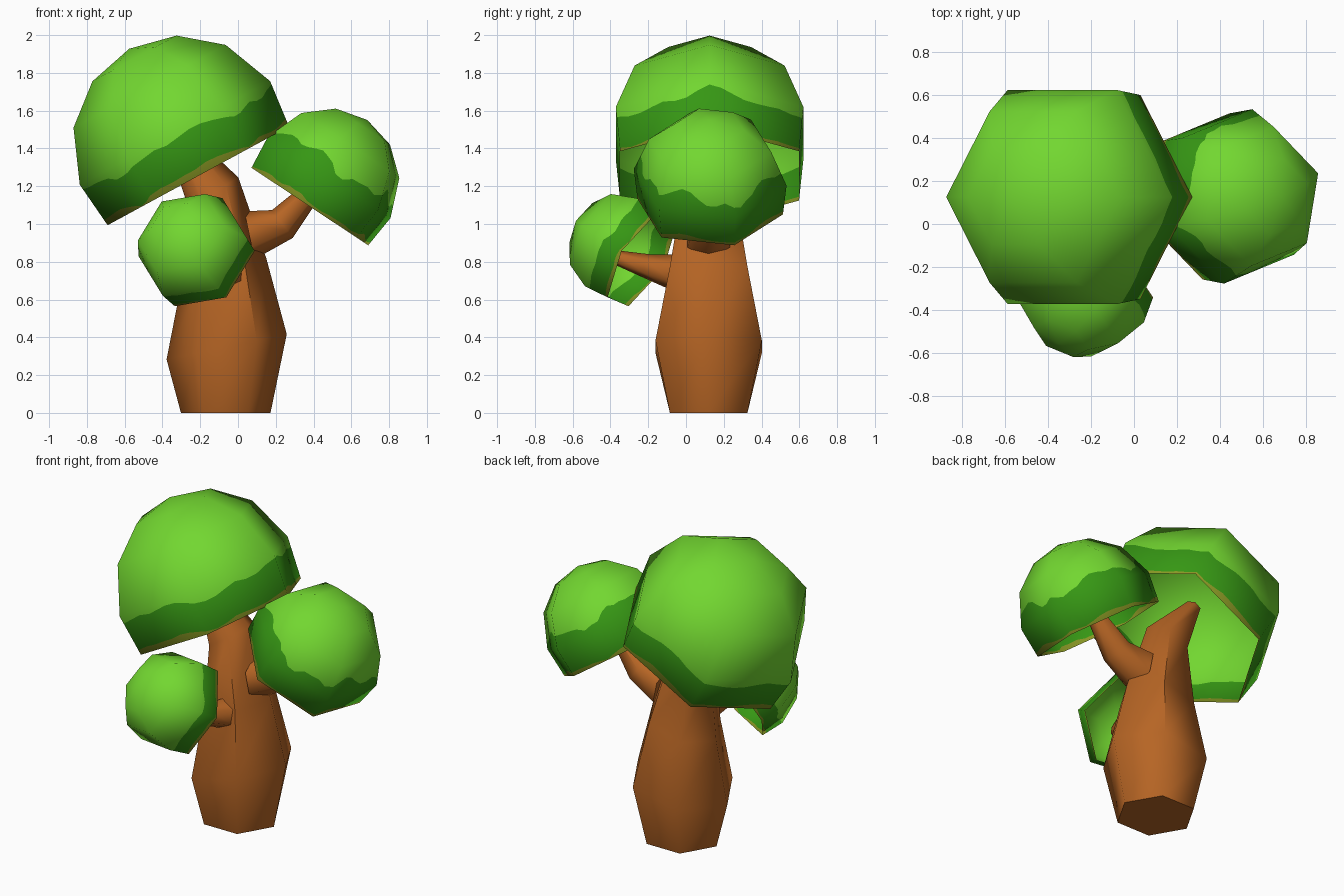
import bpy, math, random
from mathutils import Vector as V

if "Cube" in bpy.data.objects:
    bpy.data.objects.remove(bpy.data.objects["Cube"])

random.seed(4)


def material(name, rgb):
    m = bpy.data.materials.new(name)
    m.diffuse_color = (*rgb, 1)
    m.use_nodes = True
    m.node_tree.nodes["Principled BSDF"].inputs["Base Color"].default_value = m.diffuse_color
    return m


BROWN = material("bark_brown", (0.47, 0.13, 0.018))
LEAF = [material("leaf_green", (0.17, 0.68, 0.03)),
        material("dark_leaf_green", (0.037, 0.31, 0.007)),
        material("olive_edge", (0.25, 0.31, 0.018))]


def make_object(name, verts, faces, mats):
    mesh = bpy.data.meshes.new(name)
    mesh.from_pydata(verts, [], faces)
    for m in mats:
        mesh.materials.append(m)
    for p in mesh.polygons:
        p.use_smooth = True
    obj = bpy.data.objects.new(name, mesh)
    bpy.context.collection.objects.link(obj)
    return obj


def frame(axis, ref):
    """Two unit vectors across the axis, the first one along ref."""
    a = V(axis).normalized()
    u = (V(ref) - a * V(ref).dot(a)).normalized()
    return a, u, a.cross(u)


def limb(name, rings, ref):
    """Six-sided tapering tube through rings of (centre, radius, axis)."""
    verts, faces = [], []
    for c, r, axis in rings:
        a, u, v = frame(axis, ref)
        for i in range(6):
            t = math.tau * i / 6
            verts.append(V(c) + r * (u * math.cos(t) + v * math.sin(t)))
    for k in range(len(rings) - 1):
        for i in range(6):
            j = (i + 1) % 6
            faces.append((6 * k + i, 6 * k + j, 6 * k + 6 + j, 6 * k + 6 + i))
    n = len(verts)
    faces += [tuple(range(5, -1, -1)), tuple(range(n - 6, n))]
    obj = make_object(name, verts, faces, [BROWN])
    for p in obj.data.polygons[-2:]:
        p.use_smooth = False
    obj.data.set_sharp_from_angle(angle=math.radians(60))


# Height and radius of the dome's corner rings, on a unit sphere
PROFILE = [(math.cos(math.radians(d)), math.sin(math.radians(d)))
           for d in (0, 26, 52.5, 83, 109)]


def profile_radius(h):
    for (h0, r0), (h1, r1) in zip(PROFILE, PROFILE[1:]):
        if h >= h1 - 1e-6:
            return r0 + (r1 - r0) * (h0 - h) / (h0 - h1)
    return PROFILE[-1][1]


def dome(name, centre, radius, axis, ref, spin, edge, wave):
    """Open hexagonal dome with wavy dark and olive bands at the rim."""
    k = 8
    n = 6 * k
    a, u, v = frame(axis, ref)
    p1, p2 = random.uniform(0, 6), random.uniform(0, 6)

    def wavy(mean, amp):
        return [mean + amp * (0.5 * math.sin(math.tau * 4 * i / n + p1)
                              + 0.3 * math.sin(math.tau * 9 * i / n + p2)
                              + random.uniform(-0.2, 0.2)) for i in range(n)]

    rows = [[h] * n for h, _ in PROFILE[1:]]
    dark, olive = wavy(edge, wave), wavy(-0.275, 0.045)
    rows = sorted(rows + [dark, olive], key=lambda r: -sum(r))
    corners = [u * math.cos(spin + math.tau * i / 6) + v * math.sin(spin + math.tau * i / 6)
               for i in range(7)]
    verts = [V(centre) + a * radius]
    for row in rows:
        for i, h in enumerate(row):
            d = corners[i // k].lerp(corners[i // k + 1], (i % k) / k)
            verts.append(V(centre) + radius * (a * h + d * profile_radius(h)))
    faces = [(0, 1 + i, 1 + (i + 1) % n) for i in range(n)]
    index = [0] * n
    for r in range(len(rows) - 1):
        colour = 2 if r >= rows.index(olive) else 1 if r >= rows.index(dark) else 0
        for i in range(n):
            j = (i + 1) % n
            b = 1 + r * n
            faces.append((b + i, b + n + i, b + n + j, b + j))
            index.append(colour)
    obj = make_object(name, verts, faces, LEAF)
    for p, c in zip(obj.data.polygons, index):
        p.material_index = c
    # Round shading across the flat facets
    obj.data.normals_split_custom_set_from_vertices(
        [(w - V(centre)).normalized() for w in verts])


# Trunk, bulging low and bending left at the top
limb("trunk", [((-0.065, 0.12, 0.0), 0.237, (0, 0, 1)),
               ((-0.06, 0.12, 0.35), 0.325, (-0.21, 0, 1)),
               ((-0.075, 0.12, 0.75), 0.235, (-0.30, 0, 1)),
               ((-0.13, 0.12, 1.165), 0.155, (-0.62, 0, 1)),
               ((-0.35, 0.12, 1.51), 0.05, (-0.65, 0, 1))], (1, 0, 0))

# Branches
limb("right_branch", [((0.06, 0.12, 0.94), 0.13, (0.95, 0, 0.2)),
                      ((0.235, 0.12, 1.0), 0.092, (0.8, 0, 0.6)),
                      ((0.45, 0.12, 1.24), 0.04, (0.65, 0, 0.75))], (0, 0, 1))
limb("front_branch", [((-0.05, -0.04, 0.74), 0.1, (-0.25, -0.9, 0.2)),
                      ((-0.11, -0.2, 0.775), 0.066, (-0.3, -0.9, 0.25)),
                      ((-0.17, -0.36, 0.82), 0.04, (-0.3, -0.9, 0.25))], (0, 0, 1))

# Foliage domes
dome("large_foliage", (-0.30, 0.125, 1.42), 0.578, (-0.478, 0, 0.879),
     (0.879, 0, 0.478), 0, 0.045, 0.07)
dome("right_foliage", (0.455, 0.128, 1.205), 0.415, (0.553, 0, 0.833),
     (0.833, 0, -0.553), math.radians(19), 0.29, 0.13)
dome("front_foliage", (-0.225, -0.31, 0.86), 0.315, (-0.4, -0.78, 0.48),
     (0.98, -0.40, 0.17), 0, 0.05, 0.06)
